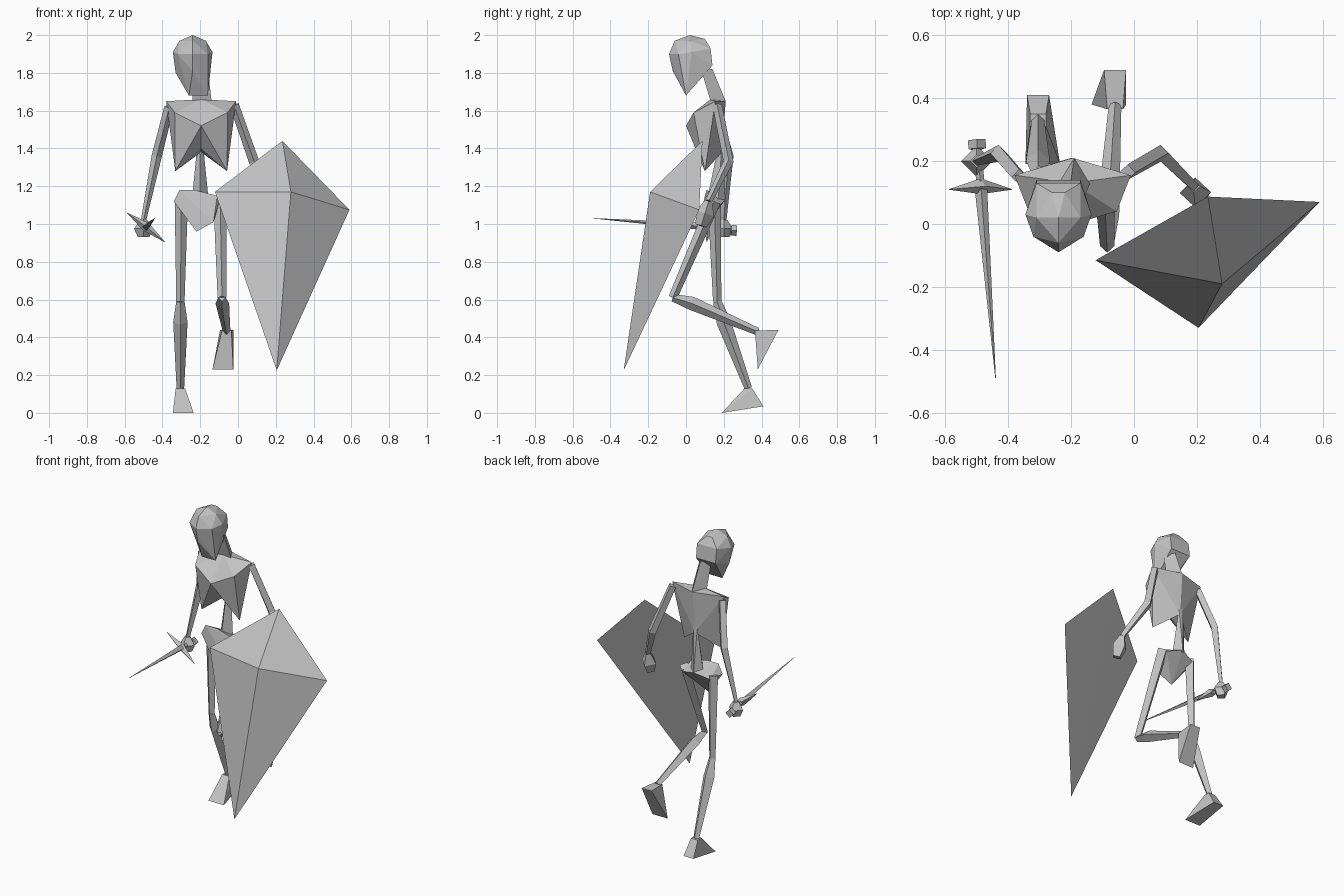
import bpy, bmesh
from math import cos, sin, tau
from mathutils import Vector

default_cube = bpy.data.objects.get("Cube")
if default_cube:
    bpy.data.objects.remove(default_cube, do_unlink=True)

grey = bpy.data.materials.new("plain_grey")
grey.use_nodes = True
grey.diffuse_color = (.55, .55, .55, 1)
shader = grey.node_tree.nodes["Principled BSDF"]
shader.inputs["Base Color"].default_value = grey.diffuse_color


def finish(name, bm):
    """Turn the finished bmesh into a flat shaded grey object."""
    bmesh.ops.remove_doubles(bm, verts=bm.verts, dist=.0001)
    bmesh.ops.recalc_face_normals(bm, faces=bm.faces)
    mesh = bpy.data.meshes.new(name)
    bm.to_mesh(mesh)
    bm.free()
    mesh.materials.append(grey)
    part = bpy.data.objects.new(name, mesh)
    bpy.context.collection.objects.link(part)


def hull(name, spans):
    """Faceted convex solid around crosswise spans of (centre, half width)."""
    bm = bmesh.new()
    for centre, half_width in spans:
        for side in ((-1, 1) if half_width else (0,)):
            bm.verts.new(Vector(centre) + Vector((side * half_width, 0, 0)))
    result = bmesh.ops.convex_hull(bm, input=bm.verts)
    inside = [g for g in result["geom_interior"] if isinstance(g, bmesh.types.BMVert)]
    bmesh.ops.delete(bm, geom=inside, context='VERTS')
    finish(name, bm)


def limb(name, stations, sides=4):
    """Tapered faceted rod through stations of (centre, radius)."""
    bm = bmesh.new()
    rings = []
    centres = [Vector(centre) for centre, radius in stations]
    for i, (centre, radius) in enumerate(stations):
        before = centres[max(i - 1, 0)]
        after = centres[min(i + 1, len(centres) - 1)]
        along = (after - before).normalized()
        across = Vector((1, 0, 0))
        across = (across - along * across.dot(along)).normalized()
        deep = along.cross(across)
        ring = []
        for k in range(sides):
            angle = tau * k / sides
            ring.append(bm.verts.new(
                centres[i] + radius * (across * cos(angle) + deep * sin(angle))))
        rings.append(ring)
    for lower, upper in zip(rings, rings[1:]):
        for k in range(sides):
            bm.faces.new((lower[k - 1], lower[k], upper[k], upper[k - 1]))
    bm.faces.new(rings[0])
    bm.faces.new(rings[-1])
    finish(name, bm)


def foot(name, ankle, heel, toe):
    """Wedge that widens from the ankle to the heel and the toe."""
    behind = Vector(ankle) + Vector((0, .04, 0))
    hull(name, [(ankle, .025), (behind, .025), (heel, .035), (toe, .055)])


def hand(name, wrist, knuckles):
    """Clenched fist that is widest midway."""
    palm = (Vector(wrist) + Vector(knuckles)) / 2
    limb(name, [(wrist, .02), (palm, .05), (knuckles, .03)])


# Head and neck
skull_x = -.24
hull("skull", [
    ((skull_x, .02, 2), 0),
    ((skull_x, -.06, 1.97), 0),
    ((skull_x, .02, 1.97), .07),
    ((skull_x, .1, 1.98), .02),
    ((skull_x, -.09, 1.9), 0),
    ((skull_x, -.04, 1.9), .08),
    ((skull_x, .03, 1.91), .105),
    ((skull_x, .13, 1.93), .07),
    ((skull_x, .14, 1.84), .07),
    ((skull_x, -.07, 1.81), 0),
    ((skull_x, .03, 1.8), .09),
    ((skull_x + .03, 0, 1.68), .05)])
hull("neck", [
    ((-.2, .08, 1.82), .04), ((-.2, .14, 1.82), 0),
    ((-.19, .13, 1.65), .05), ((-.19, .21, 1.65), 0)])

# Rib cage: one half from named corners, repeated on the other side
corners = dict(
    shoulder=(.185, .155, 1.65), nape=(0, .21, 1.65), collar=(0, .13, 1.66),
    chest=(.14, .04, 1.59), sternum=(0, 0, 1.52), rib_tip=(.137, .1, 1.28),
    notch=(0, .1, 1.4), waist=(0, .19, 1.38))
facets = ("chest rib_tip sternum", "sternum rib_tip notch",
          "shoulder rib_tip chest", "shoulder nape waist",
          "shoulder waist rib_tip", "notch rib_tip waist",
          "shoulder chest collar", "chest sternum collar",
          "shoulder collar nape")
bm = bmesh.new()
for side in (-1, 1):
    corner = {name: bm.verts.new((side * x - .195, y, z))
              for name, (x, y, z) in corners.items()}
    for facet in facets:
        bm.faces.new([corner[name] for name in facet.split()])
finish("rib_cage", bm)

# Spine and pelvis
hull("spine", [
    ((-.2, .19, 1.42), .015), ((-.2, .16, 1.36), 0),
    ((-.2, .17, 1.12), .045), ((-.2, .11, 1.12), 0), ((-.2, .21, 1.12), 0)])
hull("pelvis", [
    ((-.22, .11, 1.12), .12), ((-.27, .11, 1.18), .04), ((-.2, .21, 1.13), 0),
    ((-.2, .18, 1.1), .1), ((-.13, .1, 1.15), .02),
    ((-.22, .08, .96), 0), ((-.13, .07, 1.01), 0)])

# Right leg, bearing the weight
right_knee = (-.305, .165, .59)
right_ankle = (-.305, .33, .13)
limb("right_thigh", [((-.3, .15, 1.12), .035), (right_knee, .022)])
limb("right_shin", [(right_knee, .022), ((-.305, .2, .48), .038), (right_ankle, .02)])
foot("right_foot", (-.305, .31, .13), (-.305, .41, .035), (-.29, .19, 0))

# Left leg, lifted behind
left_knee = (-.085, -.07, .61)
left_ankle = (-.06, .38, .43)
limb("left_thigh", [((-.095, .15, 1.12), .035), (left_knee, .023)])
limb("left_shin", [(left_knee, .02), ((-.083, .03, .58), .036), (left_ankle, .02)])
foot("left_foot", (-.06, .365, .435), (-.06, .49, .44), (-.08, .38, .23))

# Arms and hands
right_wrist = (-.5, .2, 1.02)
left_wrist = (.19, .12, 1.12)
limb("right_arm", [((-.365, .15, 1.62), .025), ((-.43, .225, 1.36), .027),
                   (right_wrist, .014)])
limb("left_arm", [((-.02, .165, 1.63), .025), ((.085, .225, 1.33), .027),
                  (left_wrist, .018)])
hand("right_hand", right_wrist, (-.5, .2, .93))
hand("left_hand", left_wrist, (.2, .08, .99))

# Sword: blade, slanted guard, grip with pommel
hilt = (-.487, .12, .985)
limb("sword_blade", [(hilt, .02), ((-.44, -.49, 1.03), .001)])
limb("sword_guard", [((-.588, .11, 1.06), .001), (hilt, .025), ((-.388, .11, .905), .001)])
limb("sword_grip", [(hilt, .013), ((-.498, .235, .967), .013),
                    ((-.498, .24, .967), .028), ((-.5, .268, .965), .028)])

# Kite shield: raised boss in front, creased back
hull("shield", [
    ((.235, .087, 1.44), 0), ((.59, .07, 1.075), 0), ((-.122, -.115, 1.17), 0),
    ((.28, -.19, 1.17), 0), ((.205, -.33, .225), 0)])
